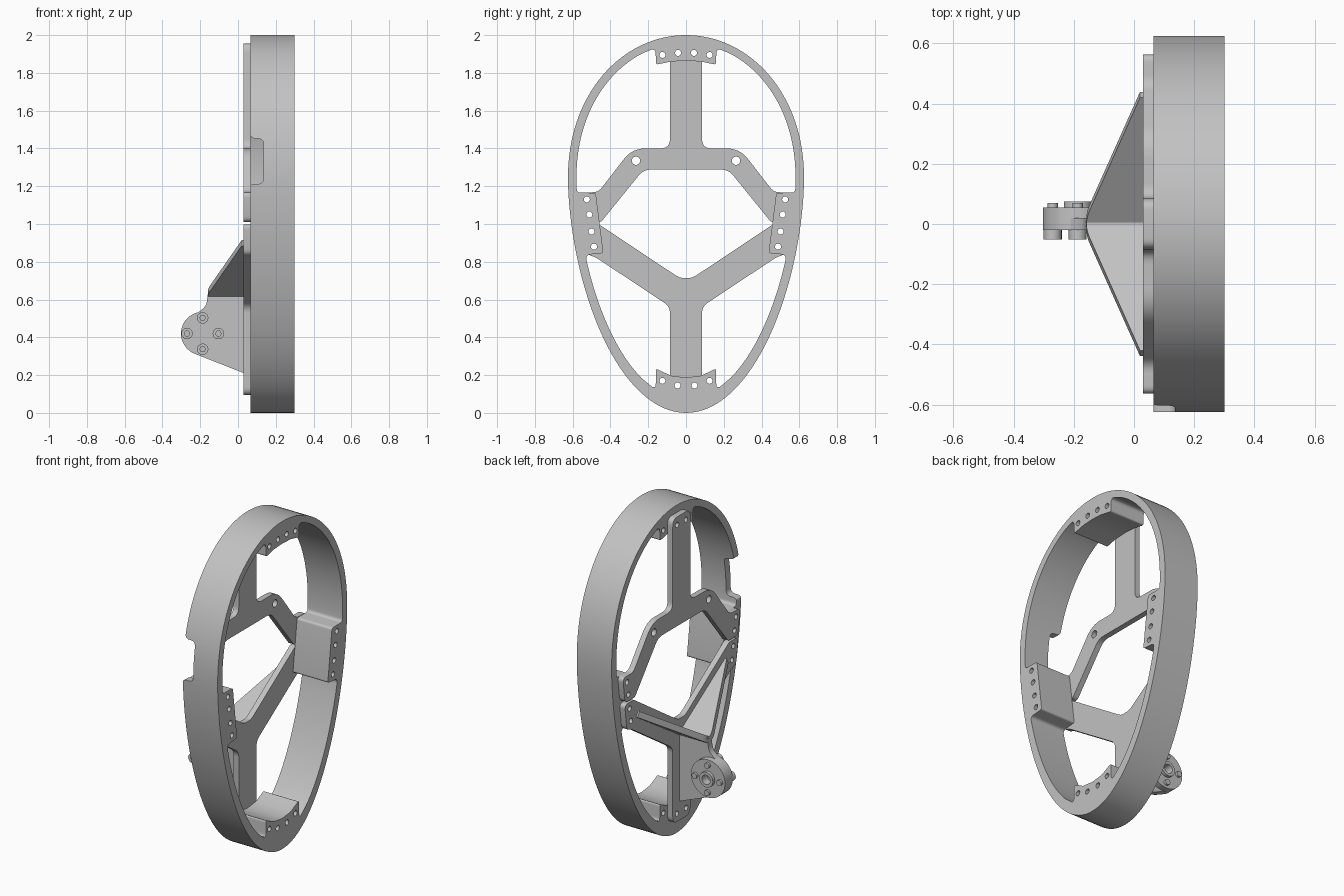
import bpy
import bmesh
from math import sin, cos, pi, atan
from mathutils import Matrix, Vector

default = bpy.data.objects.get("Cube")
if default:
    bpy.data.objects.remove(default, do_unlink=True)

grey = bpy.data.materials.new("plain grey")
grey.use_nodes = True
tone = (0.54, 0.54, 0.54, 1)
grey.diffuse_color = tone
grey.node_tree.nodes["Principled BSDF"].inputs["Base Color"].default_value = tone

parts = []
SIDE = ((0, 1, 0), (0, 0, 1))    # profile in y, z, extruded along +x
FRONT = ((1, 0, 0), (0, 0, 1))   # profile in x, z, extruded along -y


def soften(points, steps=6):
    """Round each corner (u, v, cut) back by its cut length."""
    out = []
    for i, (u, v, cut) in enumerate(points):
        p = Vector((u, v))
        if not cut:
            out.append(p)
            continue
        arms = []
        for q in (points[i - 1], points[(i + 1) % len(points)]):
            d = Vector(q[:2]) - p
            arms.append(p + d.normalized() * min(cut, d.length * 0.45))
        for k in range(steps + 1):
            t = k / steps
            out.append(arms[0] * (1 - t) ** 2 + p * 2 * t * (1 - t) + arms[1] * t * t)
    return out


def circle(u, v, r, n=24):
    return [(u + r * cos(2 * pi * k / n), v + r * sin(2 * pi * k / n), 0) for k in range(n)]


def mirrored(half):
    """Close a half outline, listed top to bottom, across the middle."""
    return half + [(-u, v, c) for u, v, c in reversed(half) if u > 0]


def both(holes):
    return [(s * u, v) for u, v in holes for s in (1, -1)]


def prism(name, loops, axes, lo, hi, origin=(0, 0, 0)):
    """Fill an outline with its holes and extrude it."""
    bm = bmesh.new()
    for loop in loops:
        vs = [bm.verts.new((p.x, p.y, lo)) for p in soften(loop)]
        for a, b in zip(vs, vs[1:] + vs[:1]):
            bm.edges.new((a, b))
    bmesh.ops.triangle_fill(bm, edges=bm.edges[:], use_beauty=True)
    grown = bmesh.ops.extrude_face_region(bm, geom=bm.faces[:])["geom"]
    bmesh.ops.translate(bm, vec=(0, 0, hi - lo),
                        verts=[g for g in grown if isinstance(g, bmesh.types.BMVert)])
    u, v = Vector(axes[0]), Vector(axes[1])
    turn = Matrix((u, v, u.cross(v))).transposed().to_4x4()
    bm.transform(Matrix.Translation(origin) @ turn)
    bmesh.ops.recalc_face_normals(bm, faces=bm.faces[:])
    mesh = bpy.data.meshes.new(name)
    bm.to_mesh(mesh)
    bm.free()
    mesh.materials.append(grey)
    ob = bpy.data.objects.new(name, mesh)
    bpy.context.collection.objects.link(ob)
    parts.append(ob)
    return ob


def egg(phi, half_width, up, down):
    c = cos(phi)
    z = up * c ** (2 / 2.1) if c > 0 else -down * (-c) ** (2 / 1.75)
    return (max(half_width * sin(phi), 0), 1.24 + z)


def egg_run(start, end, n, size):
    return [(*egg(start + (end - start) * k / n, *size), 0) for k in range(n + 1)]


# Egg-shaped ring with four inward mounting bosses
outer = egg_run(0, pi, 64, (0.625, 0.76, 1.24))
outer[0], outer[-1] = (0, 2, 0), (0, 0, 0)
inside = (0.58, 0.72, 1.17)
inner = [(0, 1.865, 0), (0.08, 1.86, 0), (0.16, 1.843, 0.015),
         (*egg(0.28, *inside), 0.035)]
inner += egg_run(0.42, 1.60, 26, inside)
inner += [(*egg(1.66, *inside), 0.02), (0.478, 1.165, 0.015),
          (0.437, 0.845, 0.015), (*egg(1.975, *inside), 0.03)]
inner += egg_run(2.05, 2.72, 18, inside)
inner += [(*egg(2.862, *inside), 0.035), (0.16, 0.235, 0.015),
          (0.08, 0.197, 0), (0, 0.187, 0)]
top_holes = both([(0.042, 1.906)])
high_holes = both([(0.525, 1.13), (0.512, 1.05)])
low_holes = both([(0.50, 0.96), (0.487, 0.88)])
foot_holes = both([(0.045, 0.145)])
end_holes = both([(0.125, 1.895), (0.125, 0.17)])


def drill(holes, r=0.016):
    return [circle(u, v, r, 20) for u, v in holes]


ring = prism("ring", [mirrored(outer), mirrored(inner)] +
             drill(top_holes + high_holes + low_holes + foot_holes + end_holes),
             SIDE, 0.065, 0.30)

# Notch through the front wall of the ring
notch = prism("notch_cutter", [[
    (0, 1.52, 0), (0.064, 1.52, 0), (0.064, 1.452, 0.03), (0.136, 1.452, 0.035),
    (0.136, 1.212, 0.035), (0.064, 1.212, 0.03), (0.064, 1.17, 0), (0, 1.17, 0)]],
    FRONT, 0.5, 0.7)
cut = ring.modifiers.new("notch", "BOOLEAN")
cut.operation = "DIFFERENCE"
cut.solver = "EXACT"
cut.object = notch
bpy.context.view_layer.objects.active = ring
bpy.ops.object.modifier_apply(modifier="notch")
parts.remove(notch)
bpy.data.objects.remove(notch, do_unlink=True)

# Upper spoke plate
upper = [(0, 1.955, 0), (0.085, 1.955, 0.045), (0.085, 1.40, 0.05), (0.285, 1.40, 0.07),
         (0.465, 1.168, 0.03), (0.566, 1.168, 0.03), (0.545, 1.01, 0.03),
         (0.45, 1.01, 0.015), (0.225, 1.288, 0.04), (0, 1.288, 0)]
prism("upper_spokes", [mirrored(upper)] + drill(top_holes + high_holes) +
      drill(both([(0.265, 1.335)]), 0.022), SIDE, 0.03, 0.065)

# Lower spoke plate
lower = [(0, 0.715, 0), (0.035, 0.715, 0.03), (0.46, 0.998, 0.015), (0.548, 0.998, 0.03),
         (0.528, 0.84, 0.03), (0.48, 0.825, 0.02), (0.085, 0.563, 0.035),
         (0.085, 0.095, 0.045), (0, 0.095, 0)]
prism("lower_spokes", [mirrored(lower)] + drill(low_holes + foot_holes),
      SIDE, 0.03, 0.065)

# Ribs standing on the slanted arms
lean = atan(0.64)
for name, s in (("left_rib", 1), ("right_rib", -1)):
    prism(name, [[(0, -0.032, 0), (0.51, -0.032, 0), (0.51, -0.02, 0),
                  (0.045, 0.155, 0.02), (0, 0.16, 0)]],
          ((0, s * cos(lean), sin(lean)), (-1, 0, 0)), -0.018, 0.018, (0, 0, 0.625))

# Upright fin carrying the hub
hx, hz = -0.187, 0.42
prism("fin", [[(0.032, 0.21, 0), (-0.232, 0.314, 0), (hx, hz, 0), (-0.22, 0.525, 0),
               (-0.168, 0.565, 0.03), (-0.157, 0.65, 0), (0.032, 0.65, 0)]],
      FRONT, -0.0195, 0.0195)

# Hub with a blind bore and a raised collar
prism("hub_base", [circle(hx, hz, 0.115, 48)], FRONT, -0.022, 0.02)
prism("hub", [circle(hx, hz, 0.115, 48), circle(hx, hz, 0.028)], FRONT, -0.055, -0.022)
prism("hub_collar", [circle(hx, hz, 0.046, 32), circle(hx, hz, 0.028)],
      FRONT, -0.074, -0.055)

# Four bolts around the hub
for k in range(4):
    bx, bz = hx + 0.083 * cos(k * pi / 2), hz + 0.083 * sin(k * pi / 2)
    prism("bolt_head", [circle(bx, bz, 0.03), circle(bx, bz, 0.015, 6)], FRONT, 0.02, 0.052)
    prism("bolt_tip", [circle(bx, bz, 0.017)], FRONT, -0.07, -0.05)

bpy.ops.object.select_all(action="DESELECT")
for ob in parts:
    ob.select_set(True)
bpy.context.view_layer.objects.active = ring
bpy.ops.object.shade_smooth_by_angle(angle=0.52)
